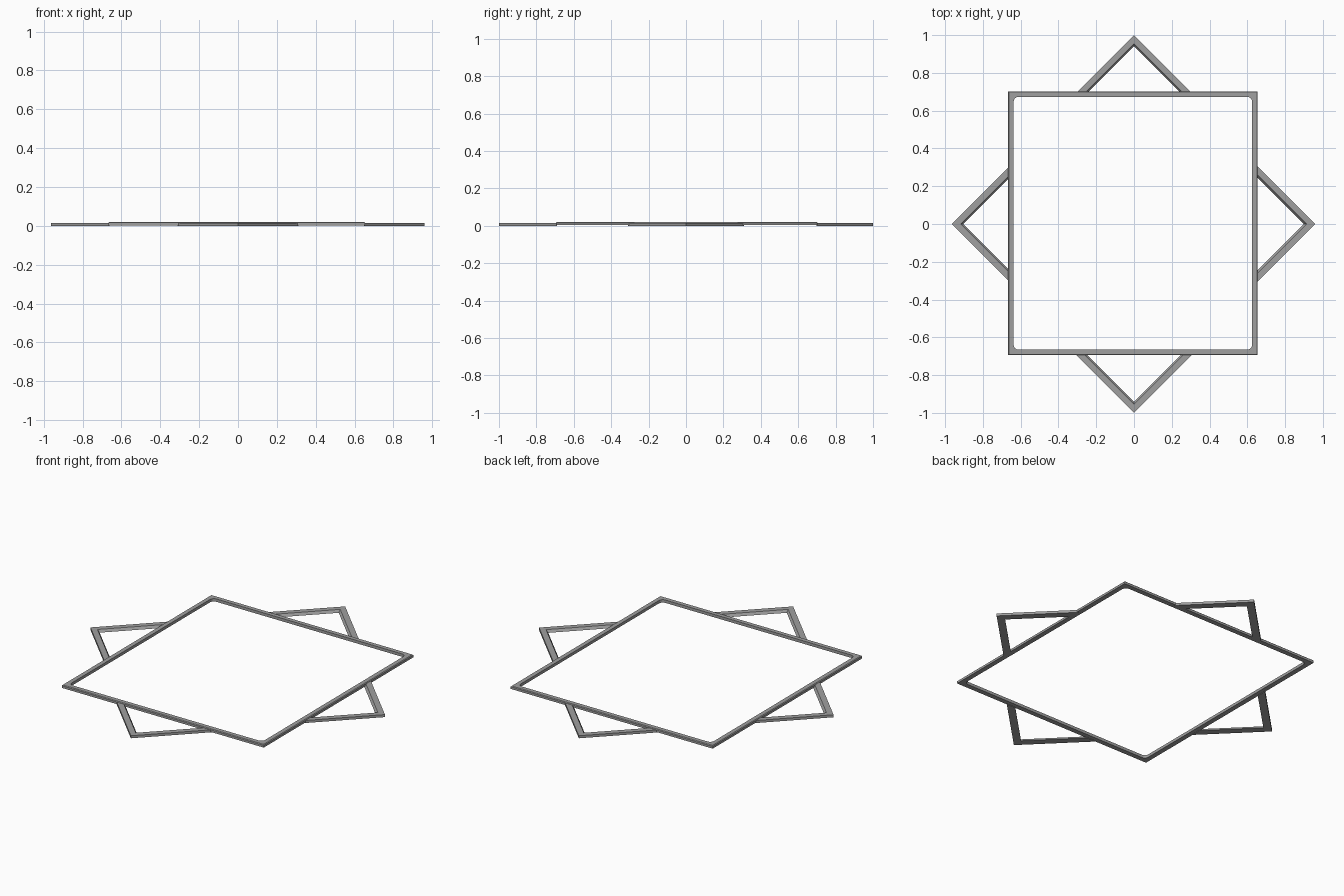
import bpy, math
from mathutils import Vector

if "Cube" in bpy.data.objects:
    bpy.data.objects.remove(bpy.data.objects["Cube"])

metal = bpy.data.materials.new("mid grey metal")
metal.diffuse_color = (0.35, 0.35, 0.35, 1)
metal.use_nodes = True
metal.node_tree.nodes["Principled BSDF"].inputs["Base Color"].default_value = metal.diffuse_color


def loft(name, loops, closed):
    """Skin equal-length loops: each loop is one edge line of the bar's section."""
    n, k = len(loops[0]), len(loops)
    verts = [p for loop in loops for p in loop]
    faces = []
    for j in range(k):
        a, b = j * n, (j + 1) % k * n
        for i in range(n if closed else n - 1):
            m = (i + 1) % n
            faces.append((a + i, a + m, b + m, b + i))
    if not closed:
        faces.append([j * n for j in reversed(range(k))])
        faces.append([j * n + n - 1 for j in range(k)])
    mesh = bpy.data.meshes.new(name)
    mesh.from_pydata(verts, [], faces)
    mesh.materials.append(metal)
    obj = bpy.data.objects.new(name, mesh)
    bpy.context.collection.objects.link(obj)
    return obj


def rounded_rect(x, y, r, z, seg=4):
    """Rectangle loop with rounded corners, centred on the square frame."""
    pts = []
    for c, (sx, sy) in enumerate([(1, 1), (-1, 1), (-1, -1), (1, -1)]):
        for i in range(seg + 1):
            a = math.pi / 2 * (c + i / seg)
            pts.append((CX + sx * (x - r) + r * math.cos(a),
                        CY + sy * (y - r) + r * math.sin(a), z))
    return pts


# Square frame: sharp outside, softly rounded inside corners
CX, CY, HX, HY, W = -0.006, 0.004, 0.66, 0.698, 0.029
Z0, Z1 = 0.003, 0.02
loft("square_frame", [
    rounded_rect(HX, HY, 0.001, Z0),
    rounded_rect(HX, HY, 0.001, Z1 - 0.004),
    rounded_rect(HX - 0.004, HY - 0.004, 0.001, Z1),
    rounded_rect(HX - W, HY - W, 0.025, Z1),
    rounded_rect(HX - W, HY - W, 0.025, Z0)][::-1], True)


# Corner points: V-shaped bars projecting from the middle of every side
def chevron(name, angle, tip, base):
    ca, sa = math.cos(angle), math.sin(angle)

    def line(inset, z):
        t = tip - inset
        h = t - base            # arms run at 45 degrees
        return [Vector((u * ca - v * sa, u * sa + v * ca, z))
                for u, v in [(base, -h), (t, 0), (base, h)]]
    return loft(name, [line(0, 0), line(0, 0.015), line(0.046, 0.015),
                       line(0.06, 0)][::-1], False)


chevron("right_point", 0, 0.96, HX + CX - 0.005)
chevron("back_point", math.pi / 2, 1.0, HY + CY - 0.005)
chevron("left_point", math.pi, 0.964, HX - CX - 0.005)
chevron("front_point", -math.pi / 2, 1.0, HY - CY - 0.005)

# Consistent outward normals
import bmesh
for obj in bpy.context.collection.objects:
    bm = bmesh.new()
    bm.from_mesh(obj.data)
    bmesh.ops.recalc_face_normals(bm, faces=bm.faces)
    bm.to_mesh(obj.data)
    bm.free()
